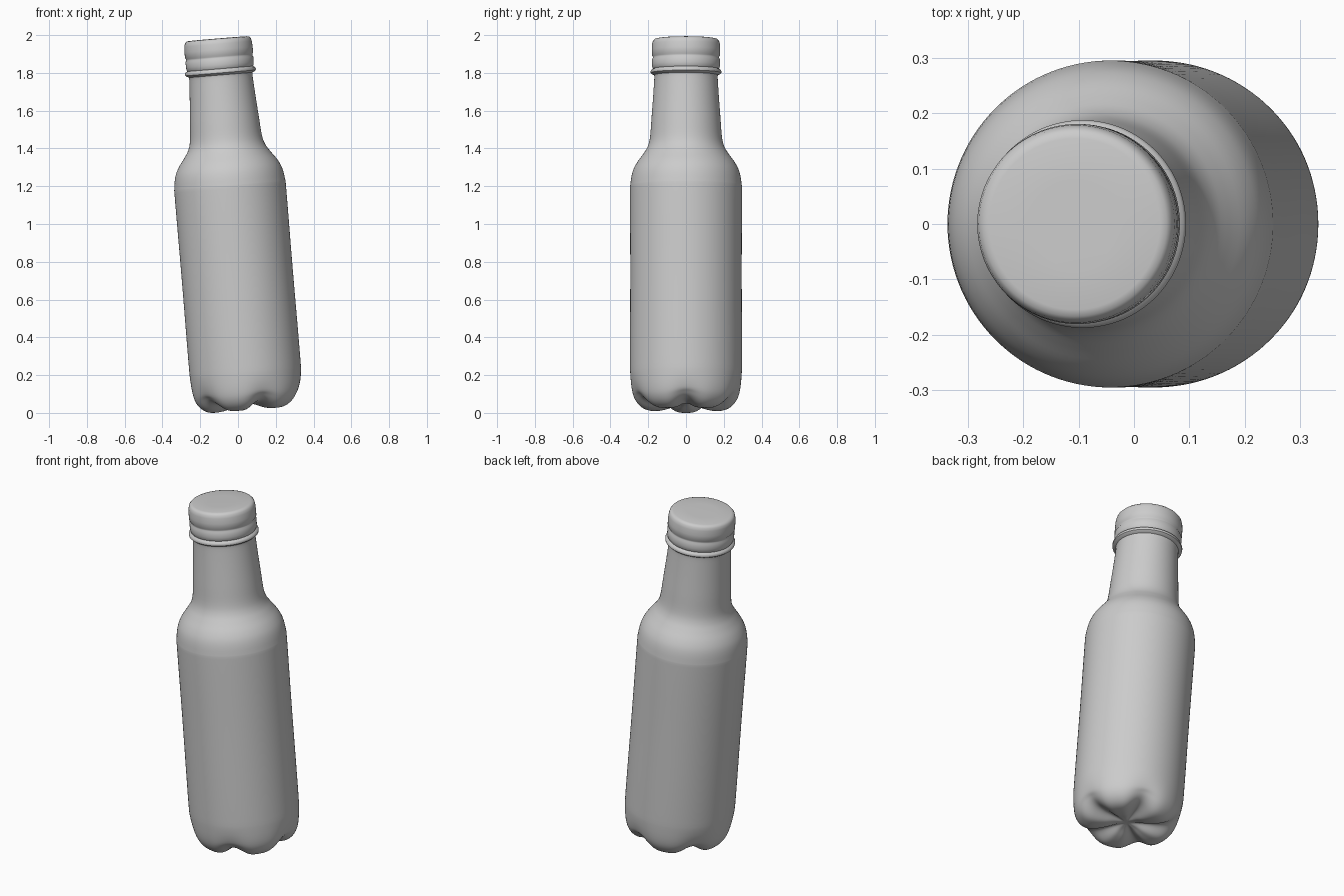
import bpy, bmesh, math
from mathutils import Matrix

if "Cube" in bpy.data.objects:
    bpy.data.objects.remove(bpy.data.objects["Cube"])

SEG = 120
TILT = math.radians(-4.75)
AXIS_X = 0.057          # where the leaning axis meets the ground


def smooth_profile(pts, n):
    """Catmull-Rom resampling of a profile."""
    out = []
    for i in range(len(pts) - 1):
        p = [pts[max(0, min(len(pts) - 1, i + k))] for k in (-1, 0, 1, 2)]
        for j in range(n):
            t = j / n
            out.append(tuple(0.5 * (2 * b + (c - a) * t + (2 * a - 5 * b + 4 * c - d) * t * t
                                    + (3 * b - a - 3 * c + d) * t ** 3)
                             for a, b, c, d in zip(*p)))
    out.append(pts[-1])
    return out


def lathe(name, rows, bottom=None, top=None):
    """Spin (radius, height, groove rise, groove inset) rows; optional end centre heights."""
    bm = bmesh.new()
    rings = []
    for r, h, rise, inset in rows:
        ring = []
        for i in range(SEG):
            a = math.tau * i / SEG
            w = (0.5 + 0.5 * math.cos(5 * a)) ** 2
            rr = r - inset * w
            ring.append(bm.verts.new((rr * math.cos(a), rr * math.sin(a), h + rise * w)))
        rings.append(ring)
    for lo, hi in zip(rings, rings[1:]):
        for i in range(SEG):
            j = (i + 1) % SEG
            bm.faces.new((lo[i], lo[j], hi[j], hi[i]))
    for h, ring in ((bottom, rings[0]), (top, rings[-1])):
        if h is not None:
            c = bm.verts.new((0, 0, h))
            for i in range(SEG):
                bm.faces.new((c, ring[i], ring[(i + 1) % SEG]))
    bmesh.ops.recalc_face_normals(bm, faces=bm.faces)
    bm.transform(Matrix.Translation((AXIS_X, 0, 0)) @ Matrix.Rotation(TILT, 4, 'Y'))
    me = bpy.data.meshes.new(name)
    bm.to_mesh(me)
    bm.free()
    ob = bpy.data.objects.new(name, me)
    bpy.context.collection.objects.link(ob)
    bpy.ops.object.select_all(action='DESELECT')
    ob.select_set(True)
    bpy.context.view_layer.objects.active = ob
    bpy.ops.object.shade_smooth_by_angle(angle=math.radians(40))
    return ob


# Bottle: five-lobed foot, straight body, shoulder and neck
body = smooth_profile([
    (0.02, 0.048, 0.0, 0), (0.06, 0.040, 0.012, 0), (0.11, 0.024, 0.03, 0),
    (0.16, 0.016, 0.04, 0), (0.205, 0.018, 0.045, 0), (0.24, 0.034, 0.042, 0.004),
    (0.268, 0.065, 0.03, 0.01), (0.285, 0.11, 0.01, 0.008), (0.294, 0.19, 0, 0.001),
    (0.296, 0.30, 0, 0), (0.295, 0.75, 0, 0), (0.296, 1.15, 0, 0), (0.294, 1.22, 0, 0),
    (0.283, 1.28, 0, 0), (0.262, 1.325, 0, 0), (0.230, 1.37, 0, 0), (0.205, 1.41, 0, 0),
    (0.191, 1.46, 0, 0), (0.183, 1.56, 0, 0), (0.174, 1.68, 0, 0), (0.168, 1.775, 0, 0),
    (0.169, 1.795, 0, 0)], 4)
lathe("bottle_body", body, bottom=0.049)

# Support ring under the cap
lathe("neck_ring", [(r, h, 0, 0) for r, h in (
    (0.169, 1.795), (0.180, 1.80), (0.187, 1.806), (0.188, 1.814), (0.184, 1.822), (0.174, 1.828))])

# Cap: tamper band, groove, lid with rounded rim
lathe("cap", [(r, h, 0, 0) for r, h in (
    (0.174, 1.828), (0.178, 1.834), (0.180, 1.85), (0.180, 1.878), (0.176, 1.885),
    (0.176, 1.893), (0.181, 1.90), (0.181, 1.93), (0.179, 1.96), (0.175, 1.976),
    (0.167, 1.985), (0.155, 1.988), (0.08, 1.989))], top=1.989)
